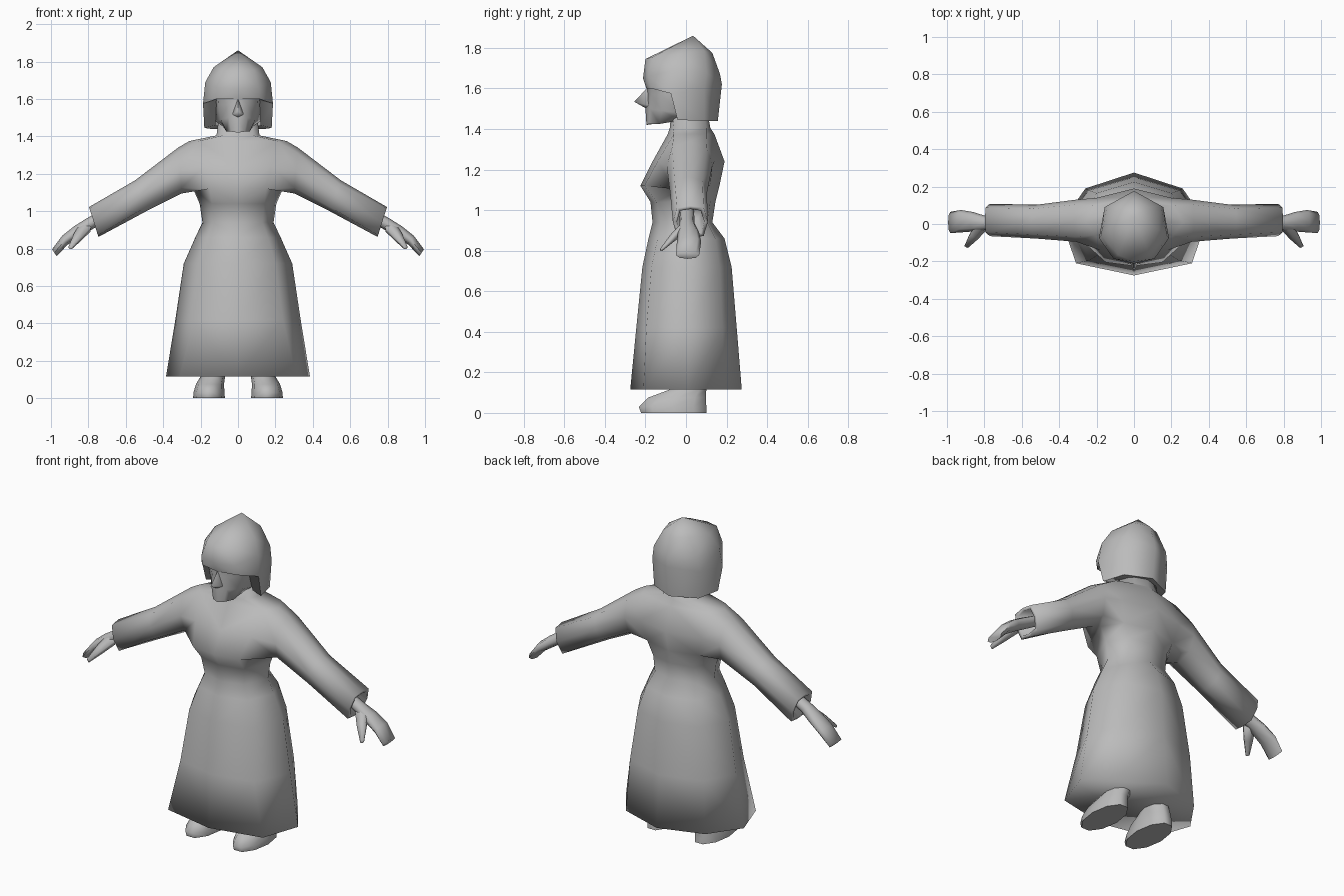
import bpy, bmesh, math
from mathutils import Vector

if "Cube" in bpy.data.objects:
    bpy.data.objects.remove(bpy.data.objects["Cube"])

grey = bpy.data.materials.new("plain_grey")
grey.diffuse_color = (0.5, 0.5, 0.5, 1)
grey.use_nodes = True
grey.node_tree.nodes["Principled BSDF"].inputs["Base Color"].default_value = grey.diffuse_color


def loft(bm, rings, closed=True, skip=()):
    """Join rings of points or existing vertices with quads; skip holds (row, column) holes."""
    rows = [[p if isinstance(p, bmesh.types.BMVert) else bm.verts.new(p) for p in r] for r in rings]
    for i, (a, b) in enumerate(zip(rows, rows[1:])):
        n = len(a)
        for k in range(n if closed else n - 1):
            if (i, k) not in skip:
                j = (k + 1) % n
                bm.faces.new((a[k], a[j], b[j], b[k]))
    return rows


def finish(name, bm, angle):
    """Mirror across x, fix normals and shade."""
    bmesh.ops.mirror(bm, geom=bm.verts[:] + bm.edges[:] + bm.faces[:], axis='X', merge_dist=0.0005)
    bmesh.ops.recalc_face_normals(bm, faces=bm.faces[:])
    me = bpy.data.meshes.new(name)
    bm.to_mesh(me)
    bm.free()
    me.materials.append(grey)
    ob = bpy.data.objects.new(name, me)
    bpy.context.collection.objects.link(ob)
    bpy.context.view_layer.objects.active = ob
    ob.select_set(True)
    bpy.ops.object.shade_smooth_by_angle(angle=math.radians(angle))
    ob.select_set(False)


def ellipse(c, u, v, n=8):
    """Ring around c spanned by two half-axes."""
    c, u, v = Vector(c), Vector(u), Vector(v)
    return [c + u * math.cos(2 * math.pi * k / n) + v * math.sin(2 * math.pi * k / n) for k in range(n)]


# dress: half rings as z, front y, front corner, side x, back corner, back y
levels = [
    (.115, -.275, .31, -.21, .385, .26, .19, .275),
    (.42, -.245, .24, -.195, .335, .24, .18, .25),
    (.72, -.215, .20, -.17, .29, .20, .165, .225),
    (.86, -.185, .16, -.14, .228, .16, .145, .19),
    (.94, -.165, .13, -.125, .19, .13, .105, .13),
    (1.04, -.175, .14, -.145, .205, .13, .12, .145),
    (1.12, -.225, .15, -.205, .24, .17, .12, .165),
    (1.24, -.165, .18, -.14, .25, .20, .14, .19),
    (1.375, -.09, .21, -.06, .26, .21, .10, .14),
    (1.405, -.08, .08, -.065, .115, .08, .10, .12),
    (1.52, -.07, .07, -.05, .10, .07, .08, .10)]
bm = bmesh.new()
rings = [[(0, yf, z), (x1, y1, z), (xs, .01, z), (x3, y3, z), (0, yb, z)]
         for z, yf, x1, y1, xs, x3, y3, yb in levels]
rows = loft(bm, rings, False, [(r, k) for r in (6, 7) for k in (1, 2)])
bm.faces.new(rows[0])
bm.faces.new(rows[-1])
A, B, C = rows[6:9]
bm.verts.remove(B[2])
hole = [A[1], A[2], A[3], B[3], C[3], C[2], C[1], B[1]]


# sleeves grow out of the armholes and end in hollow cuffs
def sleeve(bot, top, y0, y1, corner=.12):
    out = []
    for f, w in ((corner, .12), (0, .5), (corner, .88), (.5, 1),
                 (1 - corner, .88), (1, .5), (1 - corner, .12), (.5, 0)):
        out.append((bot[0] + (top[0] - bot[0]) * f, y0 + (y1 - y0) * w,
                    bot[1] + (top[1] - bot[1]) * f))
    return out


arm = loft(bm, [hole,
                sleeve((.30, 1.095), (.32, 1.34), -.095, .13),
                sleeve((.49, 1.0), (.55, 1.165), -.078, .103),
                sleeve((.745, .863), (.797, 1.022), -.065, .108, .06),
                sleeve((.752, .88), (.79, 1.005), -.045, .09, .06),
                sleeve((.66, .95), (.69, 1.04), -.035, .075)])
bm.faces.new(arm[-1])
finish("dress", bm, 100)

# hands: wrist, palm and fingers tapering to a flat tip
bm = bmesh.new()
d = Vector((.55, 0, .83))
path = [(.68, .005, .995, .035, .03), (.79, .005, .935, .037, .033), (.86, .012, .892, .052, .032),
        (.925, .015, .845, .060, .028), (.982, .008, .778, .057, .022)]
hand = loft(bm, [ellipse((x, y, z), (0, w, 0), d * t) for x, y, z, w, t in path])
bm.faces.new(hand[0])
bm.faces.new(hand[-1])
# thumbs
thumb = loft(bm, [ellipse((x, y, z), (t, t * .7, 0), (t * .5, 0, t), 6) for x, y, z, t in
                  ((.815, -.01, .915, .028), (.855, -.065, .865, .022), (.897, -.122, .805, .009))])
bm.faces.new(thumb[0])
bm.faces.new(thumb[-1])
finish("hands", bm, 80)

# shoes with ankles
bm = bmesh.new()
shoe = loft(bm, [ellipse((x, y, z), (rx, 0, 0), (0, ry, 0), 10) for x, y, z, rx, ry in
                 ((.155, -.06, 0, .085, .17), (.155, -.066, .03, .083, .175), (.15, -.045, .075, .075, .15),
                  (.135, .01, .115, .066, .095), (.13, .02, .22, .055, .07))])
bm.faces.new(shoe[0])
bm.faces.new(shoe[-1])
finish("shoes", bm, 60)

# hair: cap, then side and back panels with an inner rim
bm = bmesh.new()
top = [(0, .035, 1.86)] * 5
hair = loft(bm, [
    top,
    [(0, -.20, 1.745), (.085, -.165, 1.755), (.13, -.03, 1.77), (.085, .09, 1.785), (0, .13, 1.775)],
    [(0, -.212, 1.65), (.11, -.185, 1.66), (.175, -.06, 1.69), (.14, .10, 1.68), (0, .168, 1.67)],
    [(0, -.195, 1.60), (.115, -.17, 1.60), (.187, -.075, 1.575), (.157, .09, 1.60), (0, .177, 1.62)]], False)
edge = hair[-1]
low = loft(bm, [edge[2:],
                [(.18, -.042, 1.445), (.145, .09, 1.44), (0, .157, 1.44)],
                [(.12, -.035, 1.46), (.09, .06, 1.455), (0, .11, 1.455)]], False)
inner = bm.verts.new((.115, -.07, 1.59))
bm.faces.new((edge[2], low[1][0], low[2][0], inner))
bm.faces.new((edge[1], edge[2], inner))
bmesh.ops.remove_doubles(bm, verts=bm.verts[:], dist=.0001)
finish("hair", bm, 70)

# face and chin
bm = bmesh.new()
face = loft(bm, [
    [(0, -.19, 1.63), (.06, -.175, 1.63), (.11, -.14, 1.63), (.13, -.03, 1.63), (0, .06, 1.63)],
    [(0, -.192, 1.58), (.05, -.172, 1.57), (.105, -.125, 1.57), (.122, -.03, 1.57), (0, .06, 1.57)],
    [(0, -.20, 1.50), (.05, -.178, 1.50), (.092, -.12, 1.49), (.12, -.03, 1.48), (0, .06, 1.48)],
    [(0, -.195, 1.42), (.035, -.183, 1.425), (.062, -.13, 1.425), (.08, -.05, 1.455), (0, .05, 1.455)]], False)
bm.faces.new(face[0])
bm.faces.new(face[-1])
finish("face", bm, 70)

# nose
bm = bmesh.new()
bridge, tip, base, wing = [bm.verts.new(p) for p in
                           ((0, -.188, 1.605), (0, -.256, 1.535), (0, -.195, 1.50), (.033, -.178, 1.515))]
bm.faces.new((bridge, tip, wing))
bm.faces.new((tip, base, wing))
finish("nose", bm, 70)
